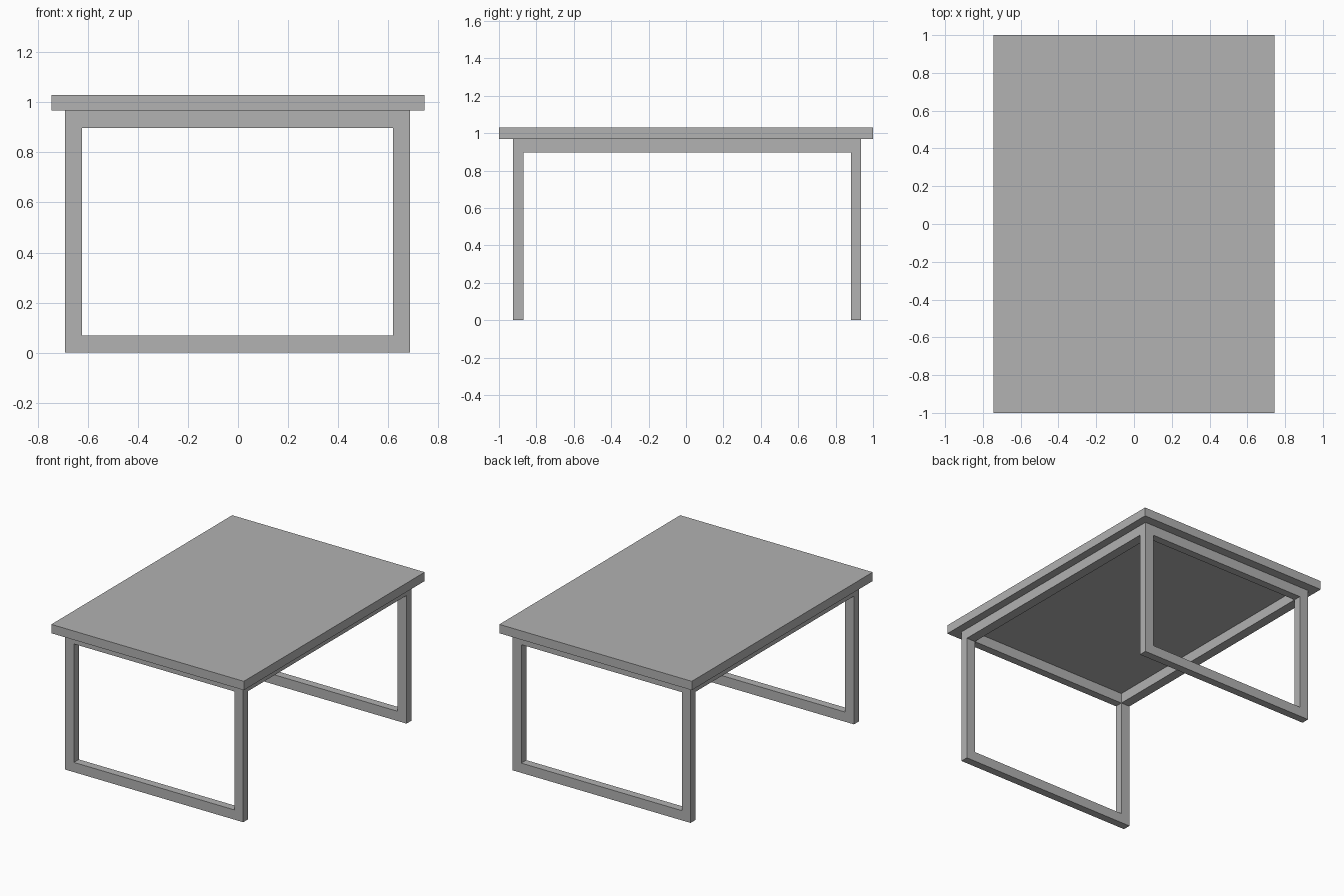
import bpy, bmesh

cube = bpy.data.objects.get("Cube")
if cube:
    bpy.data.objects.remove(cube, do_unlink=True)

grey = bpy.data.materials.new("plain_grey")
grey.use_nodes = True
colour = (0.445, 0.445, 0.445, 1)
grey.diffuse_color = colour
grey.node_tree.nodes["Principled BSDF"].inputs["Base Color"].default_value = colour

HALF_X, HALF_Y = 0.745, 1.0        # table top
TOP_Z, UNDER_Z = 1.03, 0.968
LEFT, RIGHT = -0.691, 0.688        # outer faces of the legs
BAR = 0.068                        # bar width seen from the front
RAIL_Z = 0.897                     # underside of the upper bars
FRONT = (-0.925, -0.870)
BACK = (0.881, 0.936)


def add_object(name, bm):
    bmesh.ops.recalc_face_normals(bm, faces=bm.faces)
    mesh = bpy.data.meshes.new(name)
    bm.to_mesh(mesh)
    bm.free()
    mesh.materials.append(grey)
    obj = bpy.data.objects.new(name, mesh)
    bpy.context.collection.objects.link(obj)


def box(name, low, high):
    bm = bmesh.new()
    bmesh.ops.create_cube(bm, size=1)
    for v in bm.verts:
        v.co = [lo + (c + 0.5) * (hi - lo) for c, lo, hi in zip(v.co, low, high)]
    add_object(name, bm)


def leg_frame(name, y0, y1):
    """Closed rectangular loop of bars, extruded from y0 to y1."""
    bm = bmesh.new()

    def ring(x0, x1, z0, z1):
        corners = ((x0, z0), (x1, z0), (x1, z1), (x0, z1))
        return [bm.verts.new((x, y0, z)) for x, z in corners]

    outer = ring(LEFT, RIGHT, 0, UNDER_Z)
    inner = ring(LEFT + BAR, RIGHT - BAR, BAR, RAIL_Z)
    for i in range(4):
        j = (i + 1) % 4
        bm.faces.new((outer[i], outer[j], inner[j], inner[i]))
    solid = bmesh.ops.extrude_face_region(bm, geom=bm.faces[:], use_keep_orig=True)
    moved = [g for g in solid["geom"] if isinstance(g, bmesh.types.BMVert)]
    bmesh.ops.translate(bm, verts=moved, vec=(0, y1 - y0, 0))
    add_object(name, bm)


# Table top
box("table_top", (-HALF_X, -HALF_Y, UNDER_Z), (HALF_X, HALF_Y, TOP_Z))

# Leg frames at both ends
leg_frame("front_leg_frame", *FRONT)
leg_frame("back_leg_frame", *BACK)

# Long rails joining the frames under the top
for name, x in (("right_side_rail", LEFT), ("left_side_rail", RIGHT - BAR)):
    box(name, (x, FRONT[1], RAIL_Z), (x + BAR, BACK[0], UNDER_Z))
